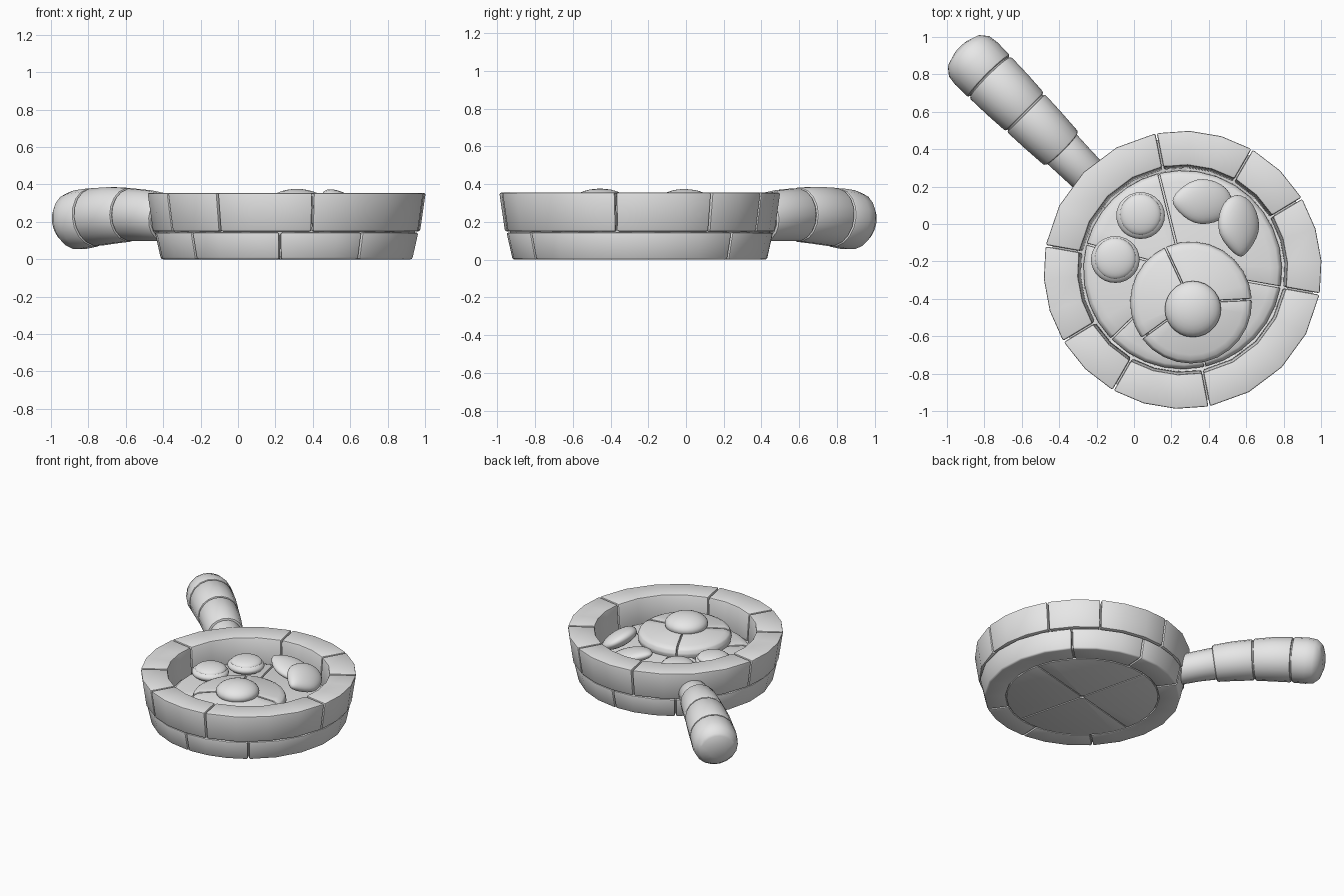
import bpy, bmesh, math
from mathutils import Vector, Matrix

cube = bpy.data.objects.get("Cube")
if cube:
    bpy.data.objects.remove(cube, do_unlink=True)

# Single plain grey for every part
grey = bpy.data.materials.new("plain_grey")
grey.use_nodes = True
grey.diffuse_color = (0.8, 0.8, 0.8, 1)
grey.node_tree.nodes["Principled BSDF"].inputs["Base Color"].default_value = (0.8, 0.8, 0.8, 1)

PAN = (0.26, -0.245)


def finish(name, bm, bevel=0.0):
    """Soften hard edges, then turn the bmesh into a smooth shaded object."""
    bmesh.ops.recalc_face_normals(bm, faces=bm.faces[:])
    if bevel:
        hard = [e for e in bm.edges if len(e.link_faces) == 2
                and e.calc_face_angle(0) > math.radians(32) and e.calc_length() > 0.02]
        bmesh.ops.bevel(bm, geom=hard, offset=bevel, segments=2, profile=0.5,
                        affect='EDGES', clamp_overlap=False)
    mesh = bpy.data.meshes.new(name)
    bm.to_mesh(mesh)
    bm.free()
    mesh.materials.append(grey)
    obj = bpy.data.objects.new(name, mesh)
    bpy.context.collection.objects.link(obj)
    bpy.ops.object.select_all(action='DESELECT')
    obj.select_set(True)
    bpy.context.view_layer.objects.active = obj
    bpy.ops.object.shade_smooth_by_angle(angle=math.radians(38))
    return obj


def skin(bm, rings, closed):
    """Join equal closed loops of vertices with quads, capping open ends."""
    n = len(rings[0])
    pairs = list(zip(rings, rings[1:]))
    if closed:
        pairs.append((rings[-1], rings[0]))
    for a, b in pairs:
        for i in range(n):
            j = (i + 1) % n
            bm.faces.new((a[i], a[j], b[j], b[i]))
    if not closed:
        bm.faces.new(rings[0])
        bm.faces.new(rings[-1])


def sweep(name, centre, start, end, profile, step=18, gap=0.004, bevel=0.01):
    """Turn a closed (radius, height) profile through an arc, leaving a thin joint."""
    full = end - start >= 360
    n = max(2, math.ceil((end - start) / step))
    bm = bmesh.new()
    rings = []
    for k in range(n if full else n + 1):
        ring = []
        for r, z in profile:
            inset = 0 if full else gap / r
            a = math.radians(start) + inset
            b = math.radians(end) - inset
            ang = a + (b - a) * k / n
            ring.append(bm.verts.new((centre[0] + r * math.cos(ang),
                                      centre[1] + r * math.sin(ang), z)))
        rings.append(ring)
    skin(bm, rings, full)
    return finish(name, bm, bevel)


def stones(name, centre, seams, profile, **options):
    """One swept block between each neighbouring pair of seam angles."""
    for i, start in enumerate(seams):
        end = seams[i + 1] if i + 1 < len(seams) else seams[0] + 360
        sweep(f"{name}_{i + 1}", centre, start, end, profile, **options)


def blob(name, centre, size, tilt=(0, 0, 0), point=0.0):
    """Squashed ball; point pinches its -y half towards a tip."""
    bm = bmesh.new()
    bmesh.ops.create_uvsphere(bm, u_segments=28, v_segments=16, radius=1)
    for v in bm.verts:
        if v.co.y < 0:
            v.co.x *= 1 - point * v.co.y ** 2
        v.co = Vector(a * b for a, b in zip(v.co, size))
    turn = Matrix.Identity(3)
    for angle, axis in zip(tilt, "XYZ"):
        turn = Matrix.Rotation(math.radians(angle), 3, axis) @ turn
    for v in bm.verts:
        v.co = turn @ v.co + Vector(centre)
    return finish(name, bm)


# Pan wall: two courses of stones; the joints repeat every half turn
half = [-10, 31, 60, 101]
stones("upper_rim_stone", PAN, half + [a + 180 for a in half],
       [(0.56, 0.355), (0.745, 0.355), (0.715, 0.149), (0.545, 0.149)])
half = [-55, 44, 87]
stones("lower_wall_stone", PAN, half + [a + 180 for a in half],
       [(0.53, 0.143), (0.707, 0.143), (0.675, 0), (0.53, 0)])

# Recessed filling behind the joints
sweep("rim_core", PAN, 0, 360,
      [(0.575, 0.335), (0.715, 0.335), (0.685, 0.13), (0.575, 0.13)], bevel=0)
sweep("wall_core", PAN, 0, 360,
      [(0.002, 0.155), (0.68, 0.135), (0.65, 0.012), (0.002, 0.012)], bevel=0)

# Underside plate in four quarters
stones("base_quarter", PAN, [14, 104, 194, 284],
       [(0.015, 0.05), (0.524, 0.05), (0.524, 0.001), (0.015, 0.001)],
       step=12, gap=0.003, bevel=0.004)

# Cooking surface: cracked disc with a rounded edge
stones("floor_wedge", PAN, [-10, 104, 165, 224, 283],
       [(0.03, 0.12), (0.525, 0.12), (0.532, 0.16), (0.515, 0.183),
        (0.47, 0.197), (0.03, 0.207)], step=12, bevel=0.007)

# Fried egg
EGG = (0.305, -0.42)
stones("egg_white_wedge", EGG, [3, 115, 216],
       [(0.04, 0.18), (0.315, 0.18), (0.327, 0.23), (0.315, 0.26),
        (0.28, 0.278), (0.04, 0.292)], step=14, bevel=0.007)
sweep("egg_white_core", EGG, 0, 360,
      [(0.002, 0.19), (0.30, 0.19), (0.28, 0.25), (0.002, 0.275)], bevel=0)
blob("egg_yolk", (0.315, -0.455, 0.303), (0.15, 0.15, 0.073))

# Two round slices, each a soft disc with a domed middle
for i, (x, y) in enumerate([(-0.10, -0.19), (0.035, 0.045)]):
    blob(f"slice_rim_{i + 1}", (x, y, 0.236), (0.13, 0.125, 0.048))
    blob(f"slice_dome_{i + 1}", (x, y + 0.005, 0.258), (0.11, 0.11, 0.036))

# Two leaning pointed pieces
blob("pointed_piece_lower", (0.365, 0.12, 0.268), (0.12, 0.165, 0.045),
     tilt=(-16, 0, -92), point=0.35)
blob("pointed_piece_upper", (0.56, -0.01, 0.296), (0.122, 0.165, 0.056),
     tilt=(0, 30, 4), point=0.5)

# Handle: arched, widening round sections running diagonally to the back
OUT = Vector((-math.sqrt(0.5), math.sqrt(0.5), 0))


def axis_point(t):
    height = 0.238 - 0.20 * (t - 1.2) ** 2
    return Vector((PAN[0], PAN[1], height)) + OUT * t


def handle_section(name, stations, bevel=0.012, sides=18):
    bm = bmesh.new()
    side = OUT.cross(Vector((0, 0, 1)))
    rings = []
    for t, radius in stations:
        along = (axis_point(t + 0.01) - axis_point(t - 0.01)).normalized()
        up = side.cross(along)
        ring = []
        for k in range(sides):
            a = math.tau * k / sides
            ring.append(bm.verts.new(axis_point(t) + radius * (side * math.cos(a) + up * math.sin(a))))
        rings.append(ring)
    skin(bm, rings, False)
    return finish(name, bm, bevel)


handle_section("handle_neck", [(0.66, 0.101), (0.80, 0.106), (0.93, 0.112)])
handle_section("handle_section_inner", [(0.915, 0.128), (1.05, 0.137), (1.187, 0.143)])
handle_section("handle_section_middle", [(1.193, 0.145), (1.32, 0.153), (1.457, 0.157)])
handle_section("handle_tip", [(1.463, 0.158), (1.56, 0.160), (1.615, 0.152),
                              (1.652, 0.122), (1.674, 0.06)], bevel=0.01)
# Filling inside the handle joints
handle_section("handle_core", [(0.9, 0.11), (1.19, 0.132), (1.5, 0.145)], bevel=0)
